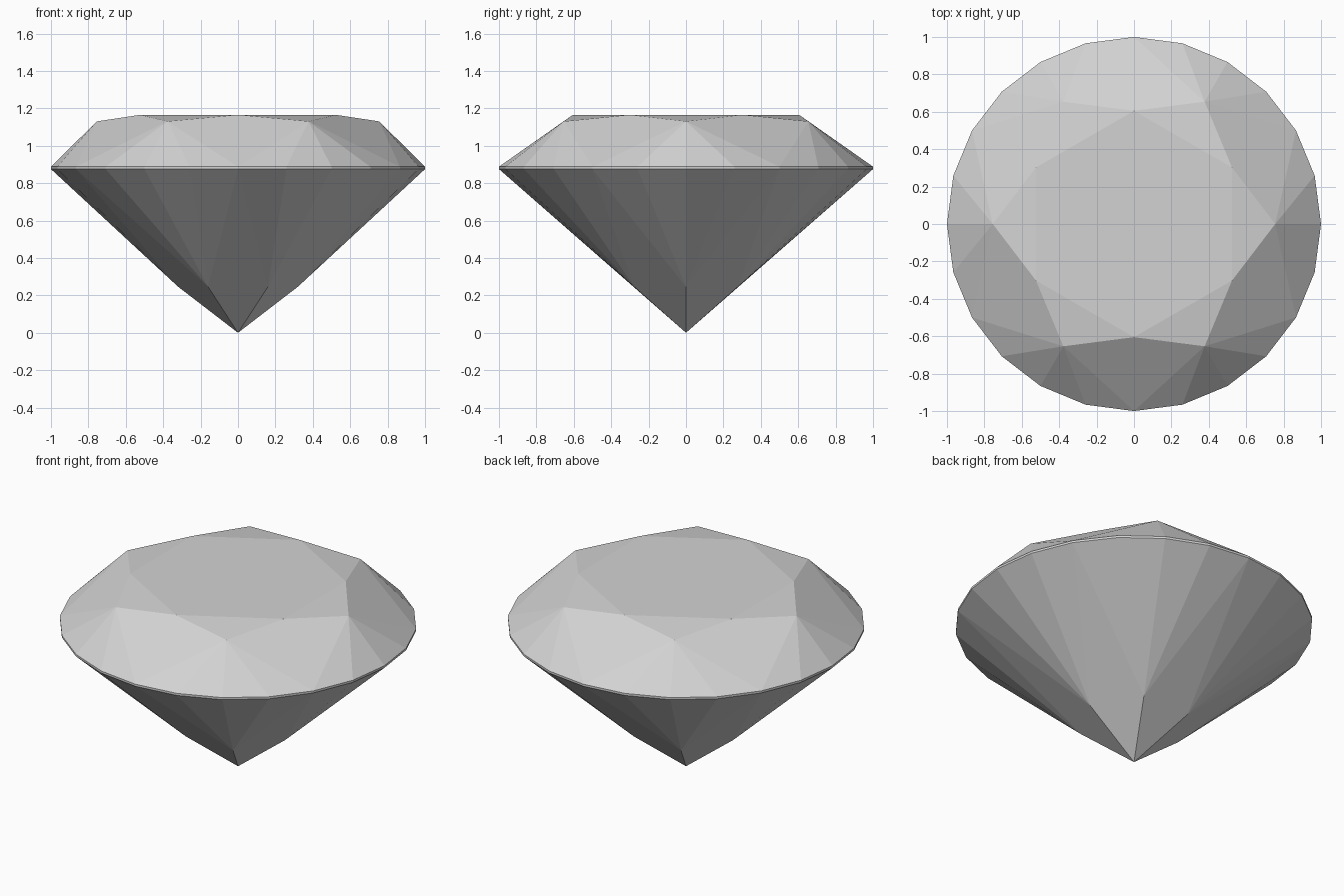
import bpy, bmesh, math

cube = bpy.data.objects.get("Cube")
if cube:
    bpy.data.objects.remove(cube, do_unlink=True)

SIDES = 24          # girdle corners
FOLD = 6            # symmetry of the cut

stone = bpy.data.materials.new("pale_grey_stone")
stone.use_nodes = True
colour = (0.65, 0.65, 0.65, 1)
stone.diffuse_color = colour
stone.node_tree.nodes["Principled BSDF"].inputs["Base Color"].default_value = colour

bm = bmesh.new()


def ring(count, radius, z, start=0.0):
    """Evenly spaced corners around the vertical axis."""
    corners = []
    for i in range(count):
        a = math.radians(start) + math.tau * i / count
        corners.append(bm.verts.new((radius * math.cos(a), radius * math.sin(a), z)))
    return corners


table = ring(FOLD, 0.605, 1.165, 30)
star = ring(FOLD, 0.755, 1.13)
girdle_top = ring(SIDES, 1.0, 0.888)
girdle_low = ring(SIDES, 1.0, 0.875)
lower = ring(FOLD, 0.32, 0.246)
culet = bm.verts.new((0, 0, 0))

# Table facet
bm.faces.new(table)

step = SIDES // FOLD
for i in range(FOLD):
    j = (i + 1) % FOLD
    mid = i * step + step // 2
    # Star facet, crown kite and pavilion kite
    bm.faces.new((table[i - 1], star[i], table[i]))
    bm.faces.new((table[i], star[i], girdle_top[mid], star[j]))
    bm.faces.new((culet, lower[j], girdle_low[mid], lower[i]))
    # Narrow facets fanning out to the girdle
    for k in range(i * step - step // 2, mid):
        a, b = k % SIDES, (k + 1) % SIDES
        bm.faces.new((star[i], girdle_top[a], girdle_top[b]))
        bm.faces.new((lower[i], girdle_low[b], girdle_low[a]))

# Girdle band
for a in range(SIDES):
    b = (a + 1) % SIDES
    bm.faces.new((girdle_low[a], girdle_low[b], girdle_top[b], girdle_top[a]))

bmesh.ops.recalc_face_normals(bm, faces=bm.faces)
mesh = bpy.data.meshes.new("cut_gem")
bm.to_mesh(mesh)
bm.free()
mesh.materials.append(stone)
gem = bpy.data.objects.new("cut_gem", mesh)
bpy.context.collection.objects.link(gem)
